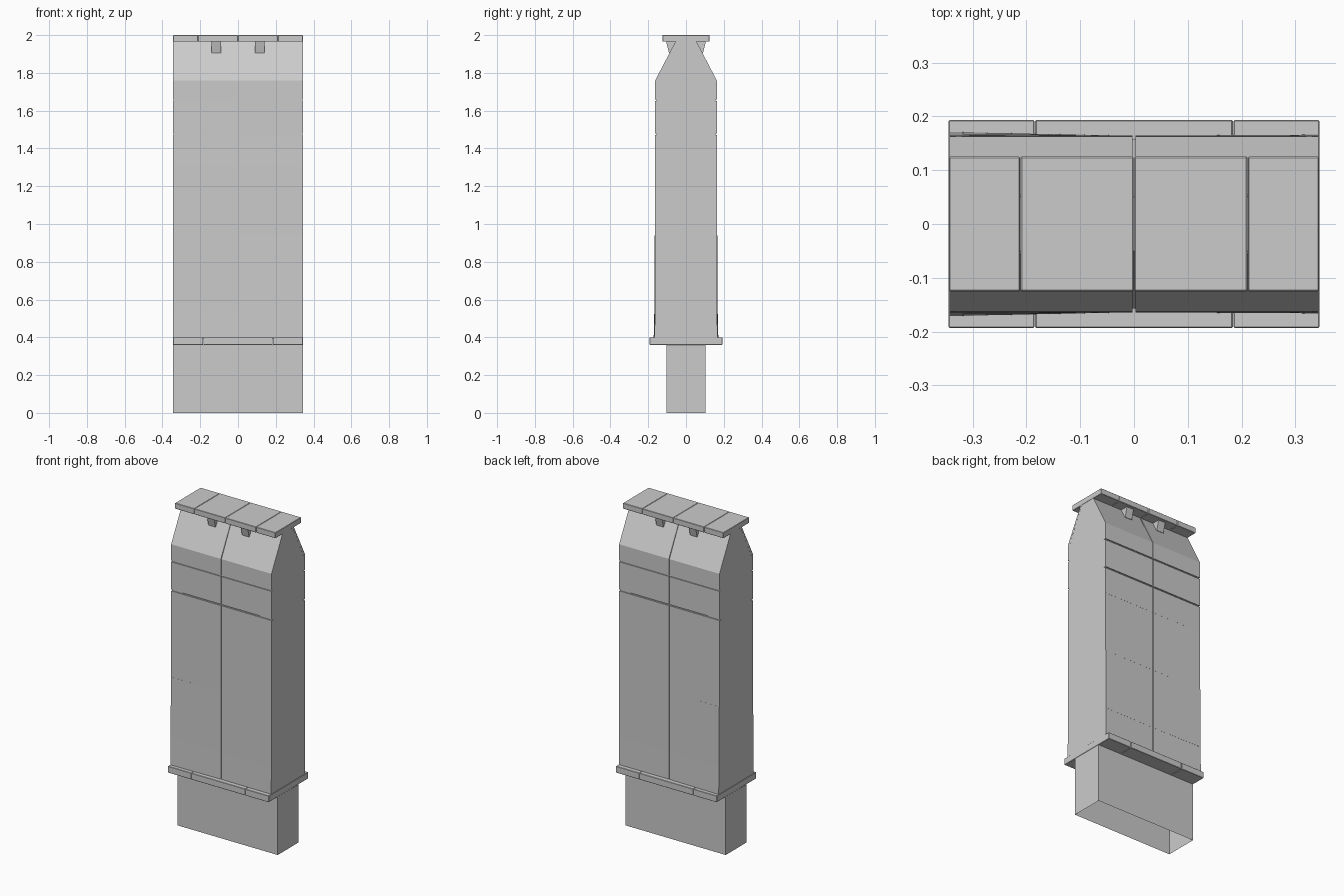
import bpy, bmesh

if "Cube" in bpy.data.objects:
    bpy.data.objects.remove(bpy.data.objects["Cube"])

W = 0.343           # half width of the wall
D = 0.163           # half depth of the wall


def make_object(name, verts, faces, bevel=0.0):
    mesh = bpy.data.meshes.new(name)
    mesh.from_pydata(verts, [], faces)
    bm = bmesh.new()
    bm.from_mesh(mesh)
    bmesh.ops.recalc_face_normals(bm, faces=bm.faces)
    bm.to_mesh(mesh)
    bm.free()
    obj = bpy.data.objects.new(name, mesh)
    bpy.context.collection.objects.link(obj)
    if bevel:
        mod = obj.modifiers.new("edge_bevel", 'BEVEL')
        mod.width = bevel
        mod.segments = 1
    return obj


def prism(name, profile, x0, x1, bevel=0.0):
    """Extrude a (y, z) profile along x."""
    n = len(profile)
    verts = [(x, y, z) for x in (x0, x1) for y, z in profile]
    faces = [tuple(range(n)), tuple(range(2 * n - 1, n - 1, -1))]
    faces += [(i, (i + 1) % n, n + (i + 1) % n, n + i) for i in range(n)]
    return make_object(name, verts, faces, bevel)


def rect(y, z0, z1):
    return [(-y, z0), (y, z0), (y, z1), (-y, z1)]


def slab_row(name, cuts, depth, z0, z1):
    """Row of slabs with fine bevelled joints."""
    for i, (a, b) in enumerate(zip(cuts, cuts[1:])):
        prism(f"{name}_{i + 1}", rect(depth, z0, z1), a + 0.0005, b - 0.0005, 0.002)


# Foundation: four walls, open underneath
b = 0.102
corners = [(-W, -b), (W, -b), (W, b), (-W, b)]
make_object("foundation", [(x, y, z) for z in (0, 0.36) for x, y in corners],
            [(i, (i + 1) % 4, 4 + (i + 1) % 4, 4 + i) for i in range(4)])

# Ledge and top cap
slab_row("ledge", [-0.345, -0.184, 0.184, 0.345], 0.193, 0.36, 0.40)
slab_row("cap", [-0.344, -0.211, 0, 0.211, 0.344], 0.125, 1.965, 2.0)

# Core behind the cladding panels
c = D - 0.006
prism("wall_core", [(-c, 0.39), (c, 0.39), (c, 1.758), (0.05, 1.97),
                    (-0.05, 1.97), (-c, 1.758)], -W + 0.0005, W - 0.0005)

# Cladding rows: bottom, top, upper gap, outward lean at outer edge (left, right)
rows = [(0.40, 0.57, 0.0, 0.008, 0.003),
        (0.57, 0.94, 0.0, 0.005, 0.002),
        (0.94, 1.31, 0.0, 0.002, 0.001),
        (1.31, 1.48, 0.008, 0.001, 0.001),
        (1.48, 1.66, 0.008, 0.0, 0.0)]
for face, fy in (("front", -1), ("back", 1)):
    for side, sx in (("left", -1), ("right", 1)):
        inner = 0.003 * sx
        for i, (z0, z1, gap, lean_l, lean_r) in enumerate(rows):
            lean = lean_l if sx < 0 else lean_r
            verts = []
            for z, k in ((z0, 1.0), (z1 - gap, 0.5)):
                verts += [(inner, fy * 0.15, z), (sx * W, fy * 0.15, z),
                          (sx * W, fy * (D + lean * k), z), (inner, fy * (D + 0.001 * k), z)]
            make_object(f"{face}_{side}_panel_{i + 1}", verts,
                        [(0, 1, 2, 3), (4, 5, 6, 7), (0, 1, 5, 4),
                         (1, 2, 6, 5), (2, 3, 7, 6), (3, 0, 4, 7)])
        # Upper panel folding inwards below the cap
        prism(f"{face}_{side}_shoulder",
              [(fy * y, z) for y, z in ((0.15, 1.66), (D, 1.66), (D, 1.76), (0.055, 1.967),
                                        (0.045, 1.967), (0.15, 1.752))], inner, sx * W)
        # Wedge bracket under the cap
        prism(f"{face}_{side}_bracket",
              [(fy * y, z) for y, z in ((0.05, 1.967), (0.105, 1.967), (0.09, 1.905), (0.078, 1.905))],
              sx * 0.115 - 0.024, sx * 0.115 + 0.024)
